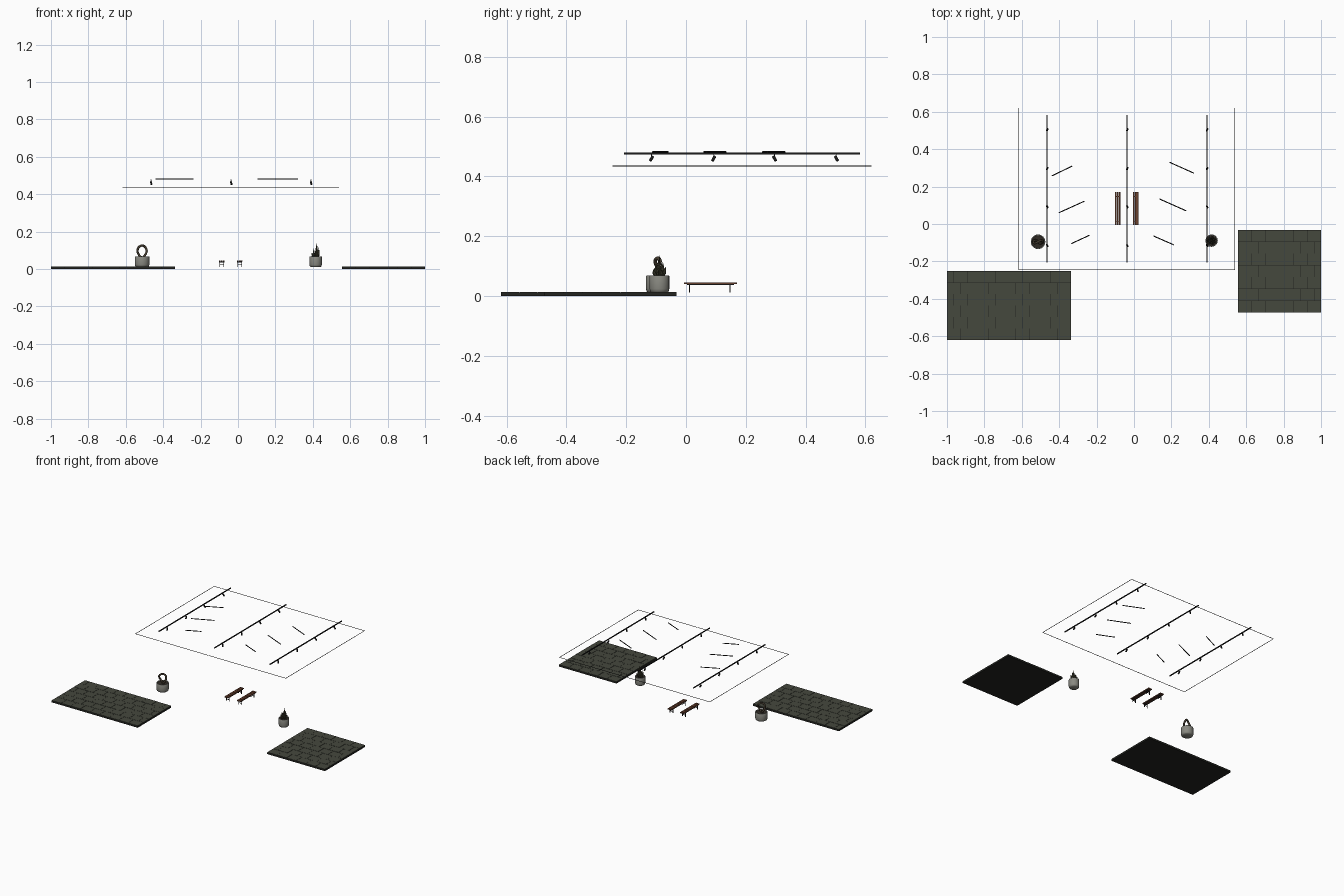
import bpy, bmesh, math, random
from mathutils import Vector, Matrix

random.seed(4)
if "Cube" in bpy.data.objects:
    bpy.data.objects.remove(bpy.data.objects["Cube"], do_unlink=True)


def material(name, r, g, b):
    m = bpy.data.materials.new(name)
    m.use_nodes = True
    m.diffuse_color = (r, g, b, 1)
    m.node_tree.nodes["Principled BSDF"].inputs["Base Color"].default_value = (r, g, b, 1)
    return m


PAVING = material("grey green paving", .06, .065, .048)
JOINT = material("dark joint", .016, .017, .014)
METAL = material("black metal", .012, .012, .012)
WOOD = material("brown wood", .14, .052, .028)
CONCRETE = material("pale concrete", .25, .25, .22)
SOIL = material("dark soil", .03, .024, .018)
LEAF = material("olive leaf", .05, .048, .028)
BARK = material("brown bark", .06, .046, .03)


def finish(name, bm, mat, smooth=False):
    mesh = bpy.data.meshes.new(name)
    bmesh.ops.recalc_face_normals(bm, faces=bm.faces[:])
    bm.to_mesh(mesh)
    bm.free()
    obj = bpy.data.objects.new(name, mesh)
    bpy.context.collection.objects.link(obj)
    mesh.materials.append(mat)
    if smooth:
        bpy.ops.object.select_all(action='DESELECT')
        obj.select_set(True)
        bpy.context.view_layer.objects.active = obj
        bpy.ops.object.shade_smooth_by_angle(angle=math.radians(40))
    return obj


def add_box(bm, lo, hi):
    lo, hi = Vector(lo), Vector(hi)
    m = Matrix.Translation((lo + hi) / 2) @ Matrix.Diagonal((*(hi - lo), 1))
    bmesh.ops.create_cube(bm, size=1, matrix=m)


def add_rod(bm, a, b, r1, r2, sides):
    a, b = Vector(a), Vector(b)
    turn = (b - a).to_track_quat('Z', 'Y').to_matrix().to_4x4()
    bmesh.ops.create_cone(bm, cap_ends=True, segments=sides, radius1=r1, radius2=r2,
                          depth=(b - a).length, matrix=Matrix.Translation((a + b) / 2) @ turn)


# Paved terraces: a dark bed with running-bond slabs on top
def terrace(name, x0, x1, y0, y1, columns, rows):
    bm = bmesh.new()
    add_box(bm, (x0, y0, 0), (x1, y1, .0115))
    finish(name + "_bed", bm, JOINT)
    bm = bmesh.new()
    w, d, gap = (x1 - x0) / columns, (y1 - y0) / rows, .0008
    for j in range(rows):
        shift = .5 * (j % 2)
        for i in range(columns + (j % 2)):
            a = max(x0, x0 + (i - shift) * w)
            b = min(x1, x0 + (i + 1 - shift) * w)
            add_box(bm, (a + gap, y0 + j * d + gap, .011),
                    (b - gap, y0 + (j + 1) * d - gap, .0135 + random.uniform(-.0005, .0005)))
    finish(name + "_slabs", bm, PAVING)


terrace("right_terrace", -1, -.337, -.62, -.252, 9, 6)
terrace("left_terrace", .556, 1, -.473, -.031, 6, 7)

# Ceiling rails, each with four tilted spotlights
RAIL_Z = .477
for x, side in ((-.465, "right"), (-.037, "middle"), (.39, "left")):
    bm = bmesh.new()
    add_box(bm, (x - .003, -.207, RAIL_Z - .003), (x + .003, .583, RAIL_Z + .003))
    finish(side + "_rail", bm, METAL)
    bm = bmesh.new()
    for y, tilt in ((-.115, -1), (.093, -1), (.296, 1), (.503, 1)):
        add_rod(bm, (x, y, RAIL_Z), (x, y, .462), .0015, .0015, 6)
        add_rod(bm, (x - .001, y - tilt * .004, .468), (x + .003, y + tilt * .005, .452), .005, .005, 12)
    finish(side + "_spotlights", bm, METAL, True)

# Angled hanging light tubes
bm = bmesh.new()
for ax, ay, bx, by in ((-.44, .257, -.33, .31), (-.402, .06, -.265, .122), (-.335, -.105, -.238, -.06),
                       (.19, .33, .32, .272), (.136, .134, .28, .07), (.104, -.064, .214, -.112)):
    add_rod(bm, (ax, ay, .482), (bx, by, .482), .0028, .0028, 8)
finish("light_tubes", bm, METAL, True)

# Hair-thin rectangular ceiling frame
bm = bmesh.new()
L, R, F, B, T = -.617, .539, -.245, .62, .0011
for lo, hi in (((L, F), (R, F)), ((L, B), (R, B)), ((L, F), (L, B)), ((R, F), (R, B))):
    add_box(bm, (lo[0] - T, lo[1] - T, .435 - T), (hi[0] + T, hi[1] + T, .435 + T))
finish("ceiling_frame", bm, METAL)

# Two slatted benches on metal trestles
for x, side in ((-.087, "right"), (.009, "left")):
    bm = bmesh.new()
    for k in (-1, 0, 1):
        c = x + k * .0098
        add_box(bm, (c - .0042, -.006, .04), (c + .0042, .17, .0455))
    finish(side + "_bench_slats", bm, WOOD)
    bm = bmesh.new()
    for y in (.012, .147):
        for s in (-1, 1):
            c = x + s * .011
            add_box(bm, (c - .0018, y - .002, .012), (c + .0018, y + .002, .04))
        add_box(bm, (x - .0135, y - .002, .036), (x + .0135, y + .002, .04))
        add_box(bm, (x - .011, y - .0015, .022), (x + .011, y + .0015, .025))
    for s in (-1, 1):
        c = x + s * .011
        add_box(bm, (c - .0015, .003, .037), (c + .0015, .16, .04))
    finish(side + "_bench_frame", bm, METAL)


# Round concrete pots, turned from a profile, filled with soil
def pot(name, x, y, r):
    profile = [(0, .011), (.78, .011), (.93, .015), (1, .024), (1, .066), (.97, .068),
               (.88, .068), (.85, .065), (.85, .058)]
    bm = bmesh.new()
    verts = [bm.verts.new((x + q * r, y, z)) for q, z in profile]
    edges = [bm.edges.new(pair) for pair in zip(verts, verts[1:])]
    bmesh.ops.spin(bm, geom=verts + edges, cent=(x, y, 0), axis=(0, 0, 1),
                   angle=math.tau, steps=24)
    bmesh.ops.remove_doubles(bm, verts=bm.verts[:], dist=.0001)
    finish(name, bm, CONCRETE, True)
    bm = bmesh.new()
    add_rod(bm, (x, y, .055), (x, y, .063), r * .87, r * .87, 24)
    finish(name + "_soil", bm, SOIL)


PX, PY = -.513, -.095
QX, QY = .415, -.089
pot("right_pot", PX, PY, .039)
pot("left_pot", QX, QY, .033)

# Looped stem, pinched at its base and wavering front to back
curve = bpy.data.curves.new("looped_stem", 'CURVE')
curve.dimensions = '3D'
curve.bevel_depth = .0062
curve.bevel_resolution = 2
curve.use_fill_caps = True
spline = curve.splines.new('POLY')
steps = 28
spline.points.add(steps - 1)
for i, p in enumerate(spline.points):
    t = i / (steps - 1)
    a = (t - .5) * math.tau
    pinch = 1 - .35 * max(0, -math.cos(a))
    p.co = (PX + .025 * math.sin(a) * pinch, PY + .008 * math.sin(2 * a),
            .094 + .032 * math.cos(a), 1)
stem = bpy.data.objects.new("looped_stem", curve)
bpy.context.collection.objects.link(stem)
curve.materials.append(BARK)

# Upright pointed leaves around a tall central one
bm = bmesh.new()
add_rod(bm, (QX, QY, .06), (QX + .006, QY, .136), .009, .0008, 6)
for ring, (count, out, top) in enumerate(((5, .012, .115), (7, .022, .094))):
    for i in range(count):
        a = math.tau * (i + ring * .5) / count
        d = Vector((math.cos(a), math.sin(a), 0))
        foot = Vector((QX, QY, .06)) + d * .007
        tip = Vector((QX, QY, top + random.uniform(-.008, .008))) + d * out
        add_rod(bm, foot, foot.lerp(tip, .5) + d * .003, .0045, .006, 6)
        add_rod(bm, foot.lerp(tip, .5) + d * .003, tip, .006, .0006, 6)
finish("pointed_leaves", bm, LEAF, True)
